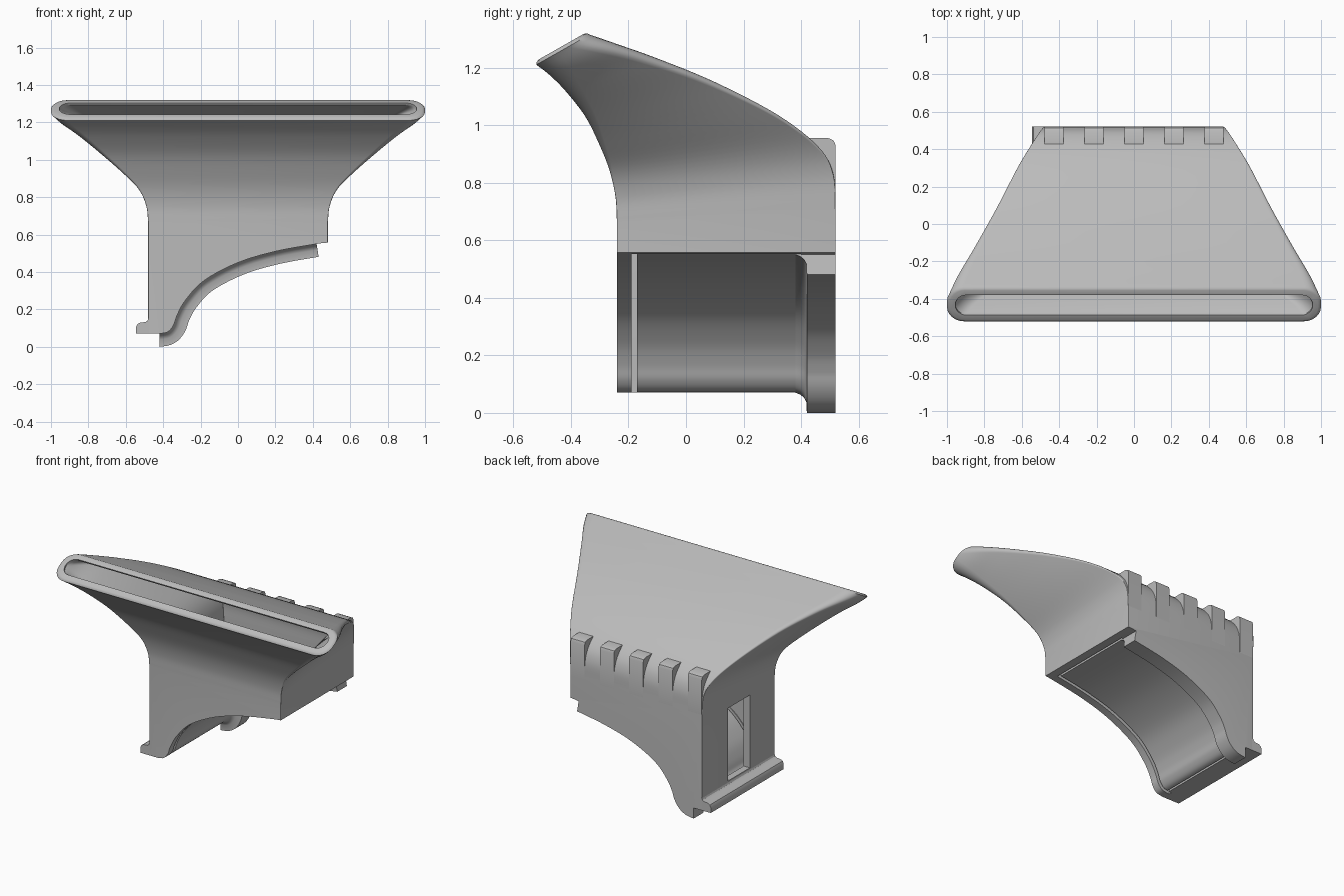
import bpy, bmesh, math
from mathutils import Vector

if "Cube" in bpy.data.objects:
    bpy.data.objects.remove(bpy.data.objects["Cube"], do_unlink=True)

grey = bpy.data.materials.new("plain grey")
grey.use_nodes = True
COLOUR = (0.5, 0.5, 0.5, 1)
grey.diffuse_color = COLOUR
grey.node_tree.nodes["Principled BSDF"].inputs["Base Color"].default_value = COLOUR

WALL, FRONT, BACK, BASE = 0.045, -0.24, 0.52, 0.07

# front (y, z), back (y, z), half width, corner radius from body to mouth
STATIONS = [Vector(s) for s in (
    (-.24, .66, .52, .70, .48, .003),
    (-.245, .75, .512, .83, .49, .003),
    (-.265, .84, .46, .925, .53, .01),
    (-.30, .93, .32, 1.035, .62, .02),
    (-.35, 1.03, .10, 1.15, .74, .035),
    (-.42, 1.12, -.10, 1.232, .86, .055),
    (-.475, 1.175, -.24, 1.282, .95, .075),
    (-.52, 1.21, -.335, 1.315, 1.0, .09))]
# underside arch (x, z)
ARCH = [Vector(p) for p in (
    (-.42, .07), (-.375, .08), (-.345, .115), (-.325, .17), (-.28, .25),
    (-.18, .355), (0, .45), (.2, .51), (.42, .55), (.48, .557))]


def spline(pts, steps):
    """Smooth curve through all the points."""
    ext = [2 * pts[0] - pts[1]] + pts + [2 * pts[-1] - pts[-2]]
    out = []
    for a, b, c, d in zip(ext, ext[1:], ext[2:], ext[3:]):
        for i in range(steps):
            t = i / steps
            out.append(.5 * (2 * b + (c - a) * t + (2 * a - 5 * b + 4 * c - d) * t ** 2
                             + (3 * b - a - 3 * c + d) * t ** 3))
    return out + [pts[-1]]


def skin(name, rings):
    """Closed solid through a list of equal closed rings."""
    bm = bmesh.new()
    rows = [[bm.verts.new(p) for p in ring] for ring in rings]
    n = len(rows[0])
    for a, b in zip(rows, rows[1:]):
        for i in range(n):
            j = (i + 1) % n
            bm.faces.new((a[i], a[j], b[j], b[i]))
    bm.faces.new(rows[0])
    bm.faces.new(rows[-1])
    bmesh.ops.recalc_face_normals(bm, faces=bm.faces[:])
    mesh = bpy.data.meshes.new(name)
    bm.to_mesh(mesh)
    bm.free()
    mesh.materials.append(grey)
    ob = bpy.data.objects.new(name, mesh)
    bpy.context.collection.objects.link(ob)
    return ob


def extrude_y(name, outline, y0, y1):
    return skin(name, [[(x, y, z) for x, z in outline] for y in (y0, y1)])


def box(name, x0, x1, y0, y1, z0, z1):
    return extrude_y(name, ((x0, z0), (x1, z0), (x1, z1), (x0, z1)), y0, y1)


def section(s, inset=0, push=0):
    """Rounded rectangle spanning the front and back points of a station."""
    front, back = Vector((0, s[0], s[1])), Vector((0, s[2], s[3]))
    axis = (back - front).normalized()
    normal = Vector((1, 0, 0)).cross(axis)
    centre = (front + back) / 2 + normal * push
    hx, hu = s[4] - inset, (back - front).length / 2 - inset
    r = max(.003, min(s[5] - inset * .6, hu * .95))
    ring = []
    for k, (sx, su) in enumerate(((1, 1), (-1, 1), (-1, -1), (1, -1))):
        for i in range(7):
            a = math.radians(90 * k + 15 * i)
            ring.append(centre + Vector((sx * (hx - r) + r * math.cos(a), 0, 0))
                        + axis * (su * (hu - r) + r * math.sin(a)))
    return ring


def cut(target, cutter):
    mod = target.modifiers.new("cut", "BOOLEAN")
    mod.operation, mod.solver, mod.object = "DIFFERENCE", "EXACT", cutter
    bpy.context.view_layer.objects.active = target
    bpy.ops.object.modifier_apply(modifier=mod.name)
    bpy.data.objects.remove(cutter, do_unlink=True)


def finish(ob, angle=32):
    bpy.ops.object.select_all(action="DESELECT")
    ob.select_set(True)
    bpy.context.view_layer.objects.active = ob
    bpy.ops.object.shade_smooth_by_angle(angle=math.radians(angle))


arch = spline(ARCH, 5)


def arch_offset(d, path):
    """Path moved by d towards the hollow side of the arch."""
    out = []
    for i, p in enumerate(path):
        t = (path[min(i + 1, len(path) - 1)] - path[max(i - 1, 0)]).normalized()
        if i == 0:
            t = Vector((1, 0))
        out.append(p + Vector((t.y, -t.x)) * d)
    return out


def arch_block(name, d):
    path = arch_offset(d, arch)
    outline = [(path[0].x, -.3)] + [tuple(p) for p in path] + [(.7, path[-1].y + .03), (.7, -.3)]
    return extrude_y(name, outline, -1, 1)


# duct shell: straight body lofted into the wide tilted mouth
loft = spline(STATIONS, 6)


def foot(z):
    return Vector((FRONT, z, BACK, z, .48, .003))


duct = skin("duct_shell", [section(foot(BASE))] + [section(s) for s in loft]
            + [section(loft[-1], .006, .008), section(loft[-1], .016, .012)])
cavity = skin("cavity", [section(foot(BASE + .04), WALL)] + [section(s, WALL) for s in loft]
              + [section(loft[-1], WALL, .05)])
cut(cavity, arch_block("panel_keep", -.04))
cut(duct, cavity)
cut(duct, arch_block("arch_cutter", 0))

# narrow gaps around the arched panel, and the side window
cut(duct, box("front_gap", -.43, .43, -.19, -.17, -.1, .6))
cut(duct, box("end_gap", .418, .43, -.18, .40, .4, .62))
cut(duct, box("low_gap", -.412, -.40, -.18, .40, -.1, .2))
cut(duct, box("window_cutter", -.6, -.425, .02, .25, .16, .64))
finish(duct)

# flange following the arch along the back, with a filleted front edge
rail = [p for p in arch if p.x <= .421]
profile = ((.38, -.006), (.38, 0), (.397, .006), (.41, .017), (.418, .032),
           (.42, .07), (.52, .07), (.52, -.006))
lines = [arch_offset(d, rail) for y, d in profile]
flange = skin("arch_flange", [[(line[i].x, y, line[i].y) for line, (y, d) in zip(lines, profile)]
                              for i in range(len(rail))])
finish(flange)

# rounded lip along the foot of the long side
lip = extrude_y("side_lip", ((-.545, .07), (-.545, .105), (-.538, .121), (-.522, .13),
                             (-.495, .132), (-.484, .14), (-.478, .155), (-.47, .155),
                             (-.47, .07)), FRONT, BACK)
finish(lip)

# five teeth over the rounded back shoulder
tooth = ((.42, .93), (.42, .955), (.495, .955), (.513, .947), (.52, .93),
         (.52, .70), (.505, .80), (.45, .905))
for k in range(5):
    x = -.428 + k * .214
    finish(skin(f"back_tooth_{k + 1}", [[(x + dx, y, z) for y, z in tooth] for dx in (-.051, .051)]))
